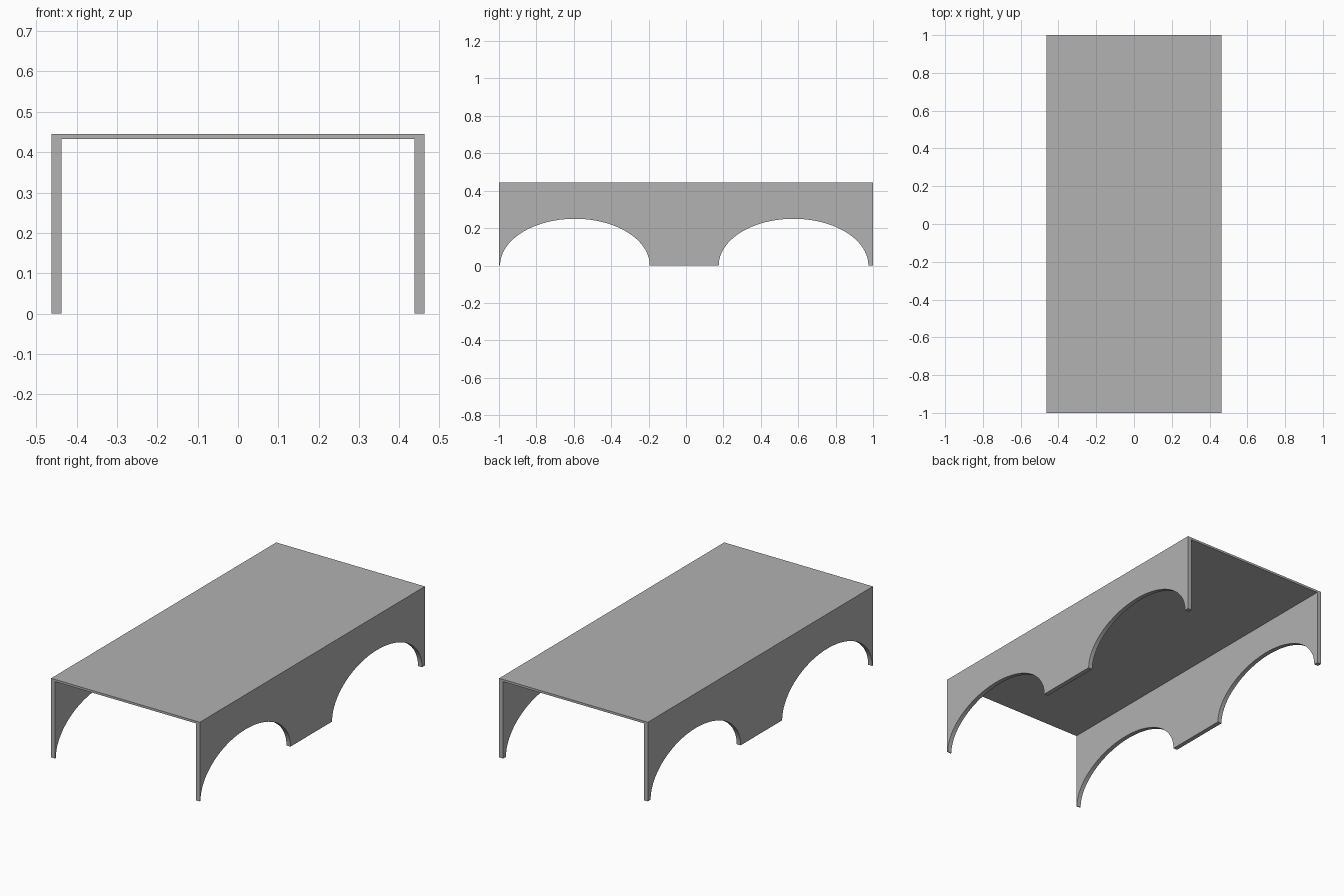
import bpy
import bmesh
from math import radians

WIDTH, LENGTH, HEIGHT = 0.925, 2.0, 0.445
WALL, ROOF = 0.025, 0.0125
ARCH_CENTRES = {"front": -0.594, "rear": 0.575}
ARCH_HALF_LENGTH, ARCH_HEIGHT = 0.4, 0.25

cube = bpy.data.objects.get("Cube")
if cube:
    bpy.data.objects.remove(cube, do_unlink=True)

grey = bpy.data.materials.new("plain grey")
grey.use_nodes = True
colour = (0.445, 0.445, 0.445, 1)
grey.diffuse_color = colour
grey.node_tree.nodes["Principled BSDF"].inputs["Base Color"].default_value = colour


def make_object(name, bm):
    bmesh.ops.recalc_face_normals(bm, faces=bm.faces)
    mesh = bpy.data.meshes.new(name)
    bm.to_mesh(mesh)
    bm.free()
    mesh.materials.append(grey)
    obj = bpy.data.objects.new(name, mesh)
    bpy.context.collection.objects.link(obj)
    return obj


# Body shell: an upside-down channel section swept from front to back
outer, inner = WIDTH / 2, WIDTH / 2 - WALL
half = [(outer, HEIGHT), (outer, 0), (inner, 0), (inner, HEIGHT - ROOF)]
section = half + [(-x, z) for x, z in reversed(half)]
bm = bmesh.new()
end = bm.faces.new([bm.verts.new((x, -LENGTH / 2, z)) for x, z in section])
swept = bmesh.ops.extrude_face_region(bm, geom=[end], use_keep_orig=True)
verts = [v for v in swept["geom"] if isinstance(v, bmesh.types.BMVert)]
bmesh.ops.translate(bm, verts=verts, vec=(0, LENGTH, 0))
body = make_object("body_shell", bm)

# Elliptical wheel arches cut through both side walls
for place, y in ARCH_CENTRES.items():
    bm = bmesh.new()
    bmesh.ops.create_cone(bm, cap_ends=True, segments=96, radius1=1, radius2=1, depth=2)
    cutter = make_object(place + "_arch_cutter", bm)
    cutter.rotation_euler.y = radians(90)
    cutter.scale = (ARCH_HEIGHT, ARCH_HALF_LENGTH, WIDTH)
    cutter.location.y = y
    cutter.hide_render = True
    bpy.context.view_layer.update()

    cut = body.modifiers.new(place + " arch", "BOOLEAN")
    cut.operation = "DIFFERENCE"
    cut.solver = "EXACT"
    cut.object = cutter
    bpy.context.view_layer.objects.active = body
    bpy.ops.object.modifier_apply(modifier=cut.name)
    bpy.data.objects.remove(cutter, do_unlink=True)

# Smooth arch lips with crisp wall edges
bpy.ops.object.select_all(action="DESELECT")
body.select_set(True)
bpy.context.view_layer.objects.active = body
bpy.ops.object.shade_smooth_by_angle(angle=radians(30))
